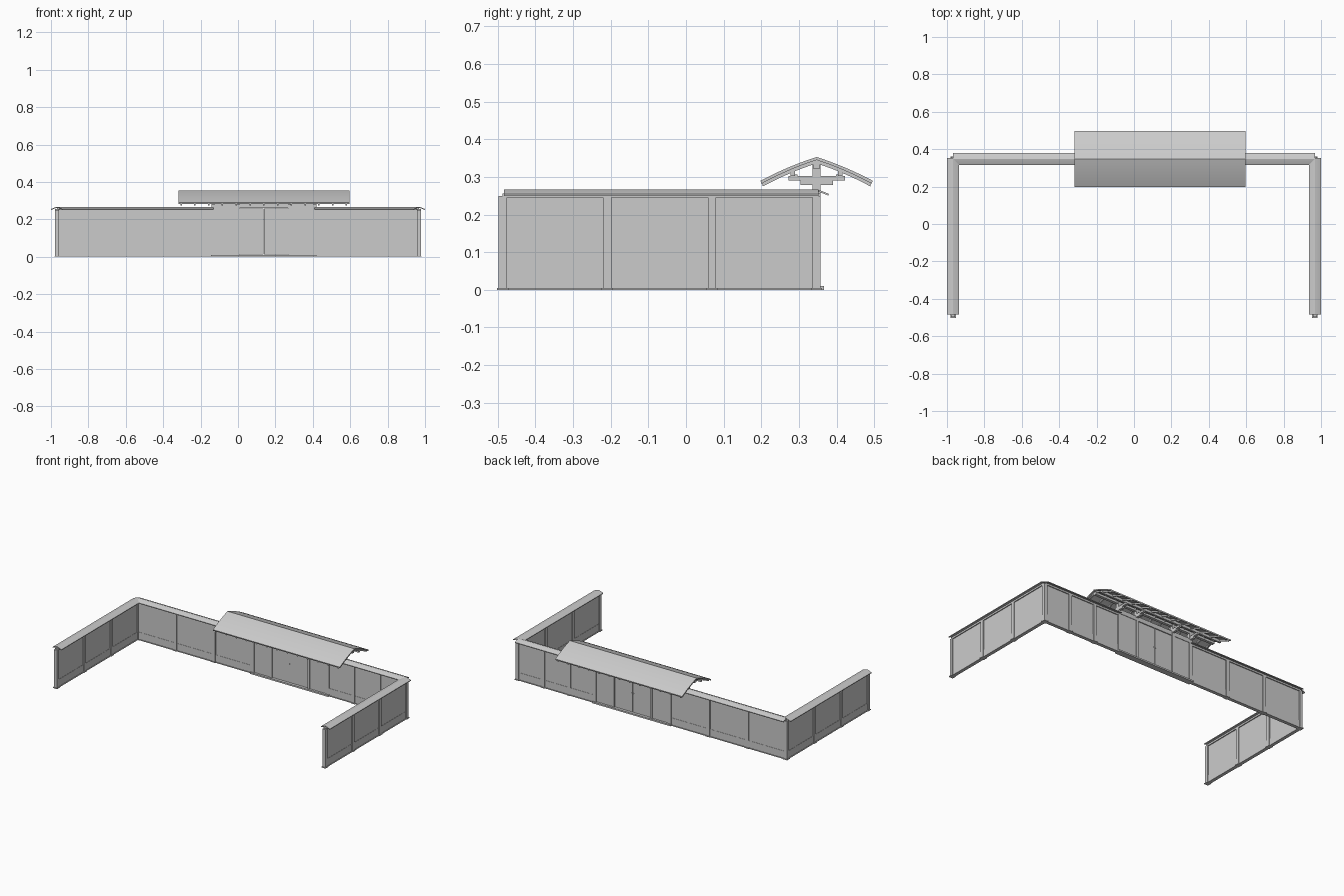
import bpy
import bmesh
from math import radians
from mathutils import Matrix, Vector

cube = bpy.data.objects.get("Cube")
if cube:
    bpy.data.objects.remove(cube, do_unlink=True)

grey = bpy.data.materials.new("pale_grey")
grey.use_nodes = True
grey.diffuse_color = (0.6, 0.6, 0.6, 1)
grey.node_tree.nodes["Principled BSDF"].inputs["Base Color"].default_value = (0.6, 0.6, 0.6, 1)

WALL_Y, WALL_X = 0.347, 0.967       # wall centre lines
GATE_X, EAVE = 0.138, 0.457         # gate centre and half roof length
GATE_HALF, DOOR_HALF = 0.27, 0.13


def finish(name, bm):
    bmesh.ops.recalc_face_normals(bm, faces=bm.faces)
    mesh = bpy.data.meshes.new(name)
    bm.to_mesh(mesh)
    bm.free()
    mesh.materials.append(grey)
    obj = bpy.data.objects.new(name, mesh)
    bpy.context.collection.objects.link(obj)
    return obj


def box(name, x, y, z):
    """Box from (low, high) pairs."""
    bm = bmesh.new()
    spans = (x, y, z)
    centre = Vector([(a + b) / 2 for a, b in spans])
    size = [b - a for a, b in spans]
    bmesh.ops.create_cube(bm, size=1, matrix=Matrix.Translation(centre) @ Matrix.Diagonal((*size, 1)))
    return finish(name, bm)


def around(c, half):
    return (c - half, c + half)


def arched(name, axis, centre, span, half, peak, drop, thick, steps=8):
    """Gabled sheet with gently bowed slopes, run along one axis."""
    top = []
    for i in range(-steps, steps + 1):
        t = i / steps
        top.append((half * t, peak - drop * (0.75 * abs(t) + 0.25 * t * t)))
    outline = top + [(u * 0.985, z - thick) for u, z in reversed(top)]
    bm = bmesh.new()
    rings = []
    for end in span:
        rings.append([bm.verts.new((end, centre + u, z) if axis == "x" else (centre + u, end, z))
                      for u, z in outline])
    n = len(outline)
    for i in range(n):
        j = (i + 1) % n
        bm.faces.new((rings[0][i], rings[0][j], rings[1][j], rings[1][i]))
    for ring in rings:
        bm.faces.new(ring)
    obj = finish(name, bm)
    bpy.ops.object.select_all(action="DESELECT")
    obj.select_set(True)
    bpy.context.view_layer.objects.active = obj
    bpy.ops.object.shade_smooth_by_angle(angle=radians(12))
    return obj


def post(name, x, y):
    box(name, around(x, 0.011), around(y, 0.011), (0, 0.25))
    box(name + "_foot", around(x, 0.015), around(y, 0.015), (0, 0.005))


def wall(name, axis, centre, span, cap_span):
    """Panel, plinth, base strip, top rail and bowed cap."""
    for part, half, z in (("panel", 0.005, (0.004, 0.25)), ("plinth", 0.0065, (0.004, 0.05)),
                          ("base", 0.011, (0, 0.004)), ("rail", 0.011, (0.245, 0.256))):
        cross = around(centre, half)
        x, y = (span, cross) if axis == "x" else (cross, span)
        box(f"{name}_{part}", x, y, z)
    arched(f"{name}_cap", axis, centre, cap_span, 0.0325, 0.267, 0.012, 0.005, 4)


# Side walls
for side, s in (("left", 1), ("right", -1)):
    x = s * WALL_X
    wall(f"{side}_wall", "y", x, (-0.487, WALL_Y), (-0.483, 0.352))
    for i in range(4):
        post(f"{side}_wall_post_{i + 1}", x, WALL_Y - i * 0.278)

# Back walls on either side of the gate
for side, s in (("left", 1), ("right", -1)):
    inner = GATE_X + s * GATE_HALF
    span = tuple(sorted((inner, s * WALL_X)))
    wall(f"back_{side}_wall", "x", WALL_Y, span, span)
    for i in (1, 2):
        post(f"back_{side}_post_{i}", inner + (s * WALL_X - inner) * i / 3, WALL_Y)

# Gate infill, doors and threshold
box("gate_threshold", around(GATE_X, GATE_HALF + 0.012), around(WALL_Y, 0.02), (0, 0.01))
for side, s in (("left", 1), ("right", -1)):
    a, b = GATE_X + s * DOOR_HALF, GATE_X + s * GATE_HALF
    box(f"gate_{side}_infill", tuple(sorted((a, b))), around(WALL_Y, 0.006), (0.01, 0.285))
    door = tuple(sorted((GATE_X + s * 0.001, GATE_X + s * (DOOR_HALF - 0.001))))
    box(f"{side}_door", door, around(WALL_Y, 0.004), (0.011, 0.259))
    box(f"{side}_door_handle", around(GATE_X + s * 0.006, 0.002), around(WALL_Y, 0.007), (0.13, 0.136))
box("gate_lintel", around(GATE_X, GATE_HALF), around(WALL_Y, 0.009), (0.26, 0.288))

# Gate posts with stacked bracket arms
for i, offset in enumerate((-GATE_HALF, -DOOR_HALF - 0.006, DOOR_HALF + 0.006, GATE_HALF)):
    x = GATE_X + offset
    outer = abs(offset) == GATE_HALF
    box(f"gate_post_{i + 1}", around(x, 0.011 if outer else 0.007), around(WALL_Y, 0.011), (0, 0.335))
    box(f"lower_bracket_{i + 1}", around(x, 0.008), around(WALL_Y, 0.043), (0.279, 0.29))
    box(f"upper_bracket_{i + 1}", around(x, 0.008), around(WALL_Y, 0.075), (0.29, 0.302))
    for side, s in (("back", 1), ("front", -1)):
        box(f"{side}_bracket_block_{i + 1}", around(x, 0.01), around(WALL_Y + s * 0.06, 0.009), (0.302, 0.306))

# Purlins, rafters and roof
roof_span = around(GATE_X, EAVE)
inner_span = around(GATE_X, EAVE - 0.008)
box("ridge_beam", inner_span, around(WALL_Y, 0.009), (0.322, 0.337))
for side, s in (("back", 1), ("front", -1)):
    box(f"{side}_purlin", inner_span, around(WALL_Y + s * 0.063, 0.006), (0.303, 0.319))
for i in range(13):
    x = GATE_X + (i - 6) * (EAVE - 0.015) / 6
    arched(f"rafter_{i + 1}", "x", WALL_Y, around(x, 0.004), 0.145, 0.345, 0.061, 0.009)
arched("gate_roof", "x", WALL_Y, roof_span, 0.149, 0.353, 0.063, 0.008)
